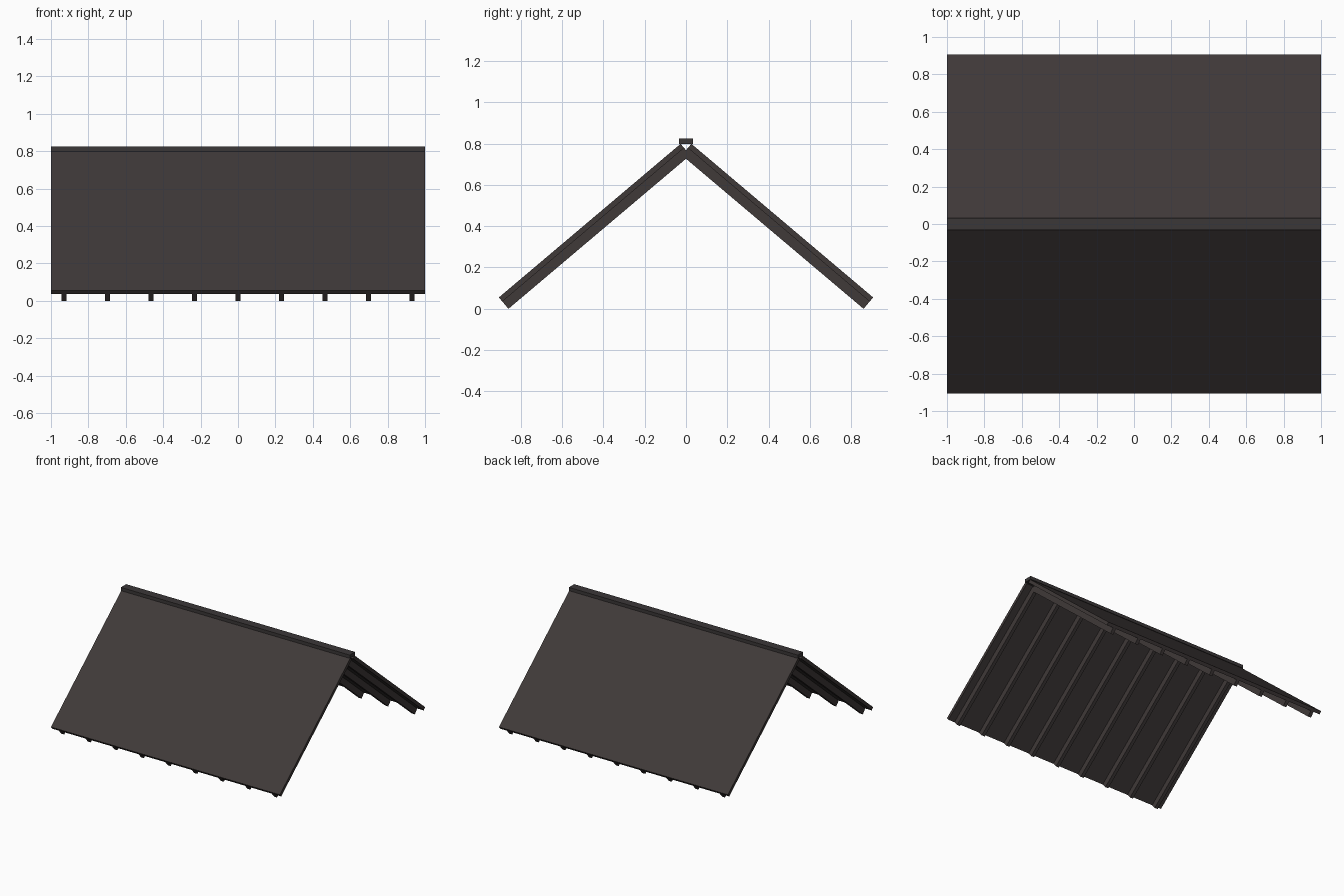
import bpy
import bmesh
import math
from mathutils import Vector

if "Cube" in bpy.data.objects:
    bpy.data.objects.remove(bpy.data.objects["Cube"])

ANGLE = math.radians(40.2)   # roof pitch
LENGTH = 1.152               # slope length
SHEET, RAFTER = 0.026, 0.046  # thickness of roof sheet and rafter depth
EAVE_Z = (SHEET + RAFTER) * math.cos(ANGLE)
EAVE_Y = -0.906


def material(name, rgb):
    m = bpy.data.materials.new(name)
    m.diffuse_color = (*rgb, 1.0)
    m.use_nodes = True
    m.node_tree.nodes["Principled BSDF"].inputs["Base Color"].default_value = m.diffuse_color
    return m


roof_mat = material("dark brown", (0.050, 0.041, 0.040))
cap_mat = material("dark grey", (0.043, 0.038, 0.039))


def extrude_profile(name, pts, x0, x1, mat):
    """Prism from a (y, z) profile running from x0 to x1."""
    bm = bmesh.new()
    face = bm.faces.new([bm.verts.new((x0, y, z)) for y, z in pts])
    res = bmesh.ops.extrude_face_region(bm, geom=[face])
    bmesh.ops.translate(bm, vec=(x1 - x0, 0, 0),
                        verts=[v for v in res["geom"] if isinstance(v, bmesh.types.BMVert)])
    bmesh.ops.recalc_face_normals(bm, faces=bm.faces[:])
    me = bpy.data.meshes.new(name)
    bm.to_mesh(me)
    bm.free()
    me.materials.append(mat)
    ob = bpy.data.objects.new(name, me)
    bpy.context.collection.objects.link(ob)
    return ob


def slope_profile(depth0, depth1, side):
    """Sloping strip between two depths below the outer roof surface."""
    along = Vector((math.cos(ANGLE), math.sin(ANGLE)))
    inward = Vector((math.sin(ANGLE), -math.cos(ANGLE)))
    start = Vector((EAVE_Y, EAVE_Z))
    pts = [start + inward * d + along * s
           for d, s in ((depth0, 0), (depth0, LENGTH), (depth1, LENGTH), (depth1, 0))]
    return [(p.x * side, p.y) for p in pts]


# Two roof slopes, each with nine rafters underneath
for label, side in (("front", 1), ("back", -1)):
    extrude_profile(label + "_roof_sheet", slope_profile(0, SHEET, side), -1, 1, roof_mat)
    for i in range(9):
        x = -0.93 + i * 0.2325
        extrude_profile(f"{label}_rafter_{i + 1}", slope_profile(SHEET, SHEET + RAFTER, side),
                        x - 0.0133, x + 0.0133, roof_mat)

# Flat ridge cap
extrude_profile("ridge_cap", [(-0.033, 0.798), (0.033, 0.798), (0.033, 0.824), (-0.033, 0.824)],
                -1, 1, cap_mat)
